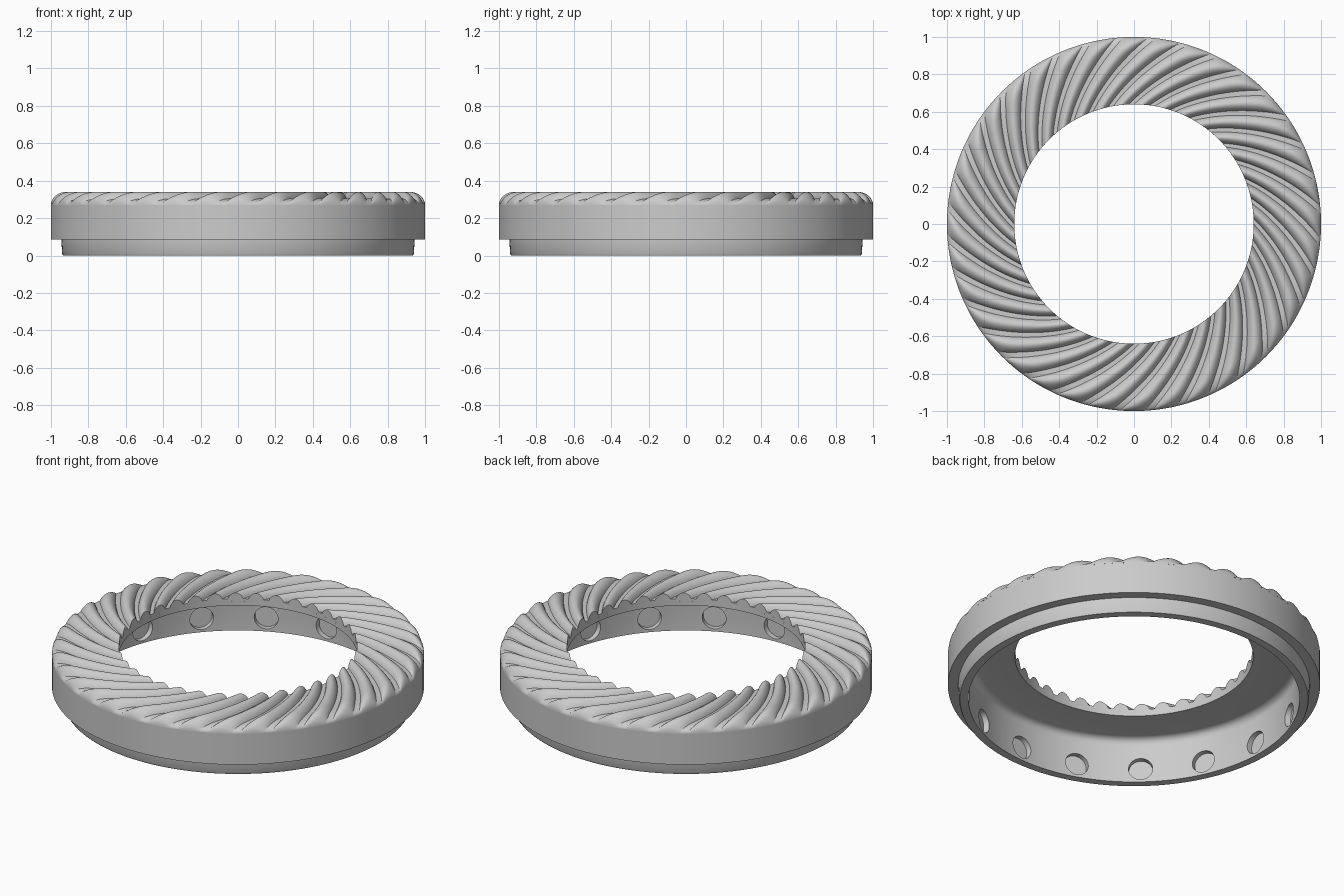
import bpy, bmesh, math
from math import sin, cos, pi, log, radians
from mathutils import Matrix

cube = bpy.data.objects.get("Cube")
if cube:
    bpy.data.objects.remove(cube, do_unlink=True)

# One plain grey material
grey = bpy.data.materials.new("light_grey")
grey.use_nodes = True
grey.diffuse_color = (0.6, 0.6, 0.6, 1)
grey.node_tree.nodes["Principled BSDF"].inputs["Base Color"].default_value = (0.6, 0.6, 0.6, 1)


def add_object(name, bm):
    mesh = bpy.data.meshes.new(name)
    bm.to_mesh(mesh)
    bm.free()
    mesh.materials.append(grey)
    obj = bpy.data.objects.new(name, mesh)
    bpy.context.collection.objects.link(obj)
    return obj


def select_only(obj):
    bpy.ops.object.select_all(action='DESELECT')
    obj.select_set(True)
    bpy.context.view_layer.objects.active = obj


def smooth(obj, degrees):
    select_only(obj)
    bpy.ops.object.shade_smooth_by_angle(angle=radians(degrees))


def revolve(name, rows, cols, point, closed):
    """Skin a grid of rings; point(row, col) gives (radius, angle, z)."""
    bm = bmesh.new()
    rings = []
    for i in range(rows):
        ring = []
        for j in range(cols):
            r, a, z = point(i, j)
            ring.append(bm.verts.new((r * cos(a), r * sin(a), z)))
        rings.append(ring)
    for i in range(rows if closed else rows - 1):
        low, high = rings[i], rings[(i + 1) % rows]
        for j in range(cols):
            k = (j + 1) % cols
            bm.faces.new((low[j], high[j], high[k], low[k]))
    return add_object(name, bm)


# Ring body: stepped outer wall, skirt, hollow underside and inner lip
INNER = 0.64
fillet = [(0.85 + 0.04 * cos(t * pi / 8), 0.225 + 0.04 * sin(t * pi / 8)) for t in range(5)]
profile = [(INNER, 0.29), (0.93, 0.29), (1, 0.27), (1, 0.085), (0.945, 0.085),
           (0.94, 0.01), (0.935, 0), (0.89, 0)] + fillet + [(INNER, 0.265)]
SIDES = 128
body = revolve("ring_body", len(profile), SIDES,
               lambda i, j: (profile[i][0], 2 * pi * j / SIDES, profile[i][1]), True)

# Round blind recesses on the inside of the wall
bm = bmesh.new()
for n in range(16):
    place = (Matrix.Rotation(radians(2.7 + n * 22.5), 4, 'Z')
             @ Matrix.Translation((0.87, 0, 0.08)) @ Matrix.Rotation(pi / 2, 4, 'Y'))
    bmesh.ops.create_cone(bm, cap_ends=True, segments=32, radius1=0.065,
                          radius2=0.065, depth=0.1, matrix=place)
cutter = add_object("recess_cutter", bm)
cutter.hide_render = True
cut = body.modifiers.new("recesses", 'BOOLEAN')
cut.operation = 'DIFFERENCE'
cut.solver = 'EXACT'
cut.object = cutter
select_only(body)
bpy.ops.object.modifier_apply(modifier=cut.name)
bpy.data.objects.remove(cutter, do_unlink=True)
smooth(body, 25)

# Top face: spiral rounded ridges with flat grooves between them
RIDGES, STEPS = 36, 20
FLAT_ROWS, CORNER_ROWS = 16, 10
SHOULDER = 0.92
COLS = RIDGES * STEPS


def ridge(j):
    t = (j % STEPS) / STEPS
    return sin(pi * (t - 0.25) / 0.75) ** 0.7 if t > 0.25 else 0


def top_point(i, j):
    height = 0.035 + 0.035 * ridge(j)
    if i == 0:
        r, z = INNER, 0.285
    elif i <= FLAT_ROWS:
        r = INNER + (SHOULDER - INNER) * (i - 1) / (FLAT_ROWS - 1)
        z = 0.27 + height
    else:
        t = (i - FLAT_ROWS) / CORNER_ROWS * pi / 2
        r = SHOULDER + (1 - SHOULDER) * sin(t)
        z = 0.27 + height * cos(t)
    return r, 2 * pi * j / COLS - 1.05 * log(r / INNER), z


top = revolve("ridged_top", FLAT_ROWS + CORNER_ROWS + 1, COLS, top_point, False)
smooth(top, 28)
